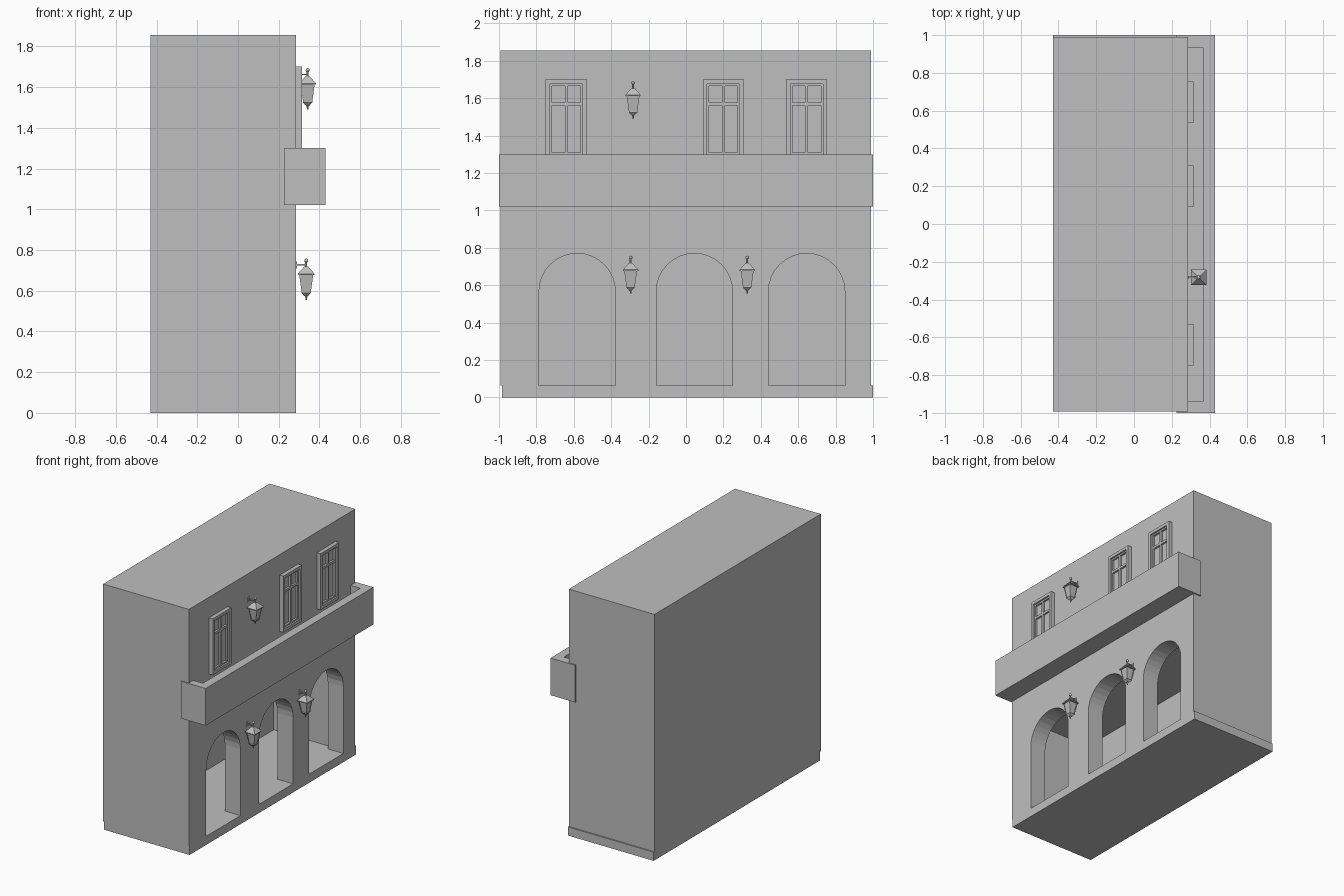
import bpy, bmesh, math
from mathutils import Vector

if "Cube" in bpy.data.objects:
    bpy.data.objects.remove(bpy.data.objects["Cube"], do_unlink=True)

plaster = bpy.data.materials.new("plain_grey")
plaster.use_nodes = True
GREY = (0.52, 0.52, 0.52, 1)
plaster.diffuse_color = GREY
plaster.node_tree.nodes["Principled BSDF"].inputs["Base Color"].default_value = GREY

FACE_X, BACK_X = 0.285, -0.43      # facade plane and rear plane
FLOOR_Z, ROOF_Z = 0.065, 1.855


def finish(bm, name):
    bmesh.ops.recalc_face_normals(bm, faces=bm.faces)
    mesh = bpy.data.meshes.new(name)
    bm.to_mesh(mesh)
    bm.free()
    mesh.materials.append(plaster)
    obj = bpy.data.objects.new(name, mesh)
    bpy.context.collection.objects.link(obj)
    return obj


def add_box(bm, x, y, z):
    """Box from (min, max) pairs."""
    verts = bmesh.ops.create_cube(bm, size=1)["verts"]
    for v in verts:
        v.co = Vector([a + (b - a) * (c + 0.5) for (a, b), c in zip((x, y, z), v.co)])


def box(name, x, y, z):
    bm = bmesh.new()
    add_box(bm, x, y, z)
    return finish(bm, name)


def frustum(bm, x, y, z0, r0, z1, r1, sides=4):
    """Tapered prism; with four sides r is the half width."""
    k = math.sqrt(2) if sides == 4 else 1
    verts = bmesh.ops.create_cone(bm, cap_ends=True, segments=sides, radius1=r0 * k,
                                  radius2=r1 * k, depth=z1 - z0)["verts"]
    turn = math.pi / 4 if sides == 4 else 0
    c, s = math.cos(turn), math.sin(turn)
    for v in verts:
        px, py, pz = v.co
        v.co = (x + px * c - py * s, y + px * s + py * c, pz + (z0 + z1) / 2)


def cut(target, cutter):
    cutter.hide_render = True
    mod = target.modifiers.new("opening", "BOOLEAN")
    mod.operation, mod.solver, mod.object = "DIFFERENCE", "EXACT", cutter
    bpy.context.view_layer.objects.active = target
    bpy.ops.object.modifier_apply(modifier=mod.name)
    bpy.data.objects.remove(cutter, do_unlink=True)


def arch_cutter(y, half, top):
    bm = bmesh.new()
    spring = top - half
    pts = [(y - half, -0.1)]
    steps = 16
    for i in range(steps + 1):
        a = math.pi * (1 - i / steps)
        pts.append((y + half * math.cos(a), spring + half * math.sin(a)))
    pts.append((y + half, -0.1))
    face = bm.faces.new([bm.verts.new((0.05, p, q)) for p, q in pts])
    moved = bmesh.ops.extrude_face_region(bm, geom=[face])["geom"]
    bmesh.ops.translate(bm, vec=(0.4, 0, 0),
                        verts=[g for g in moved if isinstance(g, bmesh.types.BMVert)])
    return finish(bm, "arch_cutter")


# Hollow building with three arches, standing on a slightly shifted slab
building = box("building_walls", (BACK_X, FACE_X), (-0.992, 0.99), (FLOOR_Z, ROOF_Z))
cut(building, box("room_cutter", (-0.325, 0.155), (-0.89, 0.89), (-0.1, 0.84)))
for y in (-0.582, 0.045, 0.645):
    cut(building, arch_cutter(y, 0.204, 0.77))
box("floor_slab", (BACK_X, FACE_X), (-0.985, 1), (0, FLOOR_Z))

# Balcony: open-topped trough
balcony = box("balcony", (0.225, 0.43), (-1, 1), (1.02, 1.3))
cut(balcony, box("trough_cutter", (0.27, 0.365), (-0.94, 0.935), (1.085, 1.5)))


# Windows: outer casing, thinner sash with bars, recessed glass
def border(bm, y, half, z0, z1, w, depth):
    x = (FACE_X - 0.01, FACE_X + depth)
    for s in (-1, 1):
        add_box(bm, x, sorted((y + s * half, y + s * (half - w))), (z0, z1))
    for a in (z0, z1 - w):
        add_box(bm, x, (y - half + w, y + half - w), (a, a + w))


def window(i, y):
    bm = bmesh.new()
    border(bm, y, 0.11, 1.275, 1.7, 0.023, 0.03)
    finish(bm, f"window_casing_{i}")
    bm = bmesh.new()
    border(bm, y, 0.087, 1.298, 1.677, 0.011, 0.018)
    x = (FACE_X - 0.01, FACE_X + 0.018)
    add_box(bm, x, (y - 0.008, y + 0.008), (1.309, 1.666))
    add_box(bm, x, (y - 0.076, y + 0.076), (1.56, 1.578))
    finish(bm, f"window_sash_{i}")
    box(f"window_glass_{i}", (FACE_X - 0.01, FACE_X + 0.004),
        (y - 0.08, y + 0.08), (1.305, 1.67))


for i, y in enumerate((-0.64, 0.2, 0.645), 1):
    window(i, y)


# Wall lanterns; z is the height of the lowest tip
def lantern(i, x, y, z):
    bm = bmesh.new()
    frustum(bm, x, y, z + 0.04, 0.019, z + 0.122, 0.031)
    finish(bm, f"lantern_glass_{i}")

    bm = bmesh.new()
    frustum(bm, x, y, z + 0.122, 0.041, z + 0.128, 0.041)
    frustum(bm, x, y, z + 0.128, 0.041, z + 0.163, 0.01)
    frustum(bm, x, y, z + 0.034, 0.023, z + 0.04, 0.023)
    frustum(bm, x, y, z + 0.018, 0.008, z + 0.034, 0.023)
    frustum(bm, x, y, z, 0.003, z + 0.018, 0.006, 8)
    frustum(bm, x, y, z + 0.16, 0.005, z + 0.19, 0.005, 8)
    ball = bmesh.ops.create_uvsphere(bm, u_segments=10, v_segments=6, radius=0.01)["verts"]
    bmesh.ops.translate(bm, verts=ball, vec=(x, y, z + 0.193))
    # Leaning corner posts
    for sx in (-1, 1):
        for sy in (-1, 1):
            post = bmesh.ops.create_cube(bm, size=0.005)["verts"]
            for v in post:
                up = v.co.z > 0
                r = 0.032 if up else 0.02
                v.co = (x + sx * r + v.co.x, y + sy * r + v.co.y,
                        z + (0.124 if up else 0.038))
    finish(bm, f"lantern_frame_{i}")

    bm = bmesh.new()
    add_box(bm, (FACE_X - 0.01, x), (y - 0.004, y + 0.004), (z + 0.168, z + 0.175))
    add_box(bm, (FACE_X - 0.01, FACE_X + 0.004), (y - 0.009, y + 0.009), (z + 0.155, z + 0.188))
    finish(bm, f"lantern_arm_{i}")


for i, spot in enumerate(((0.335, -0.296, 0.555), (0.335, 0.327, 0.555),
                          (0.342, -0.283, 1.49)), 1):
    lantern(i, *spot)
